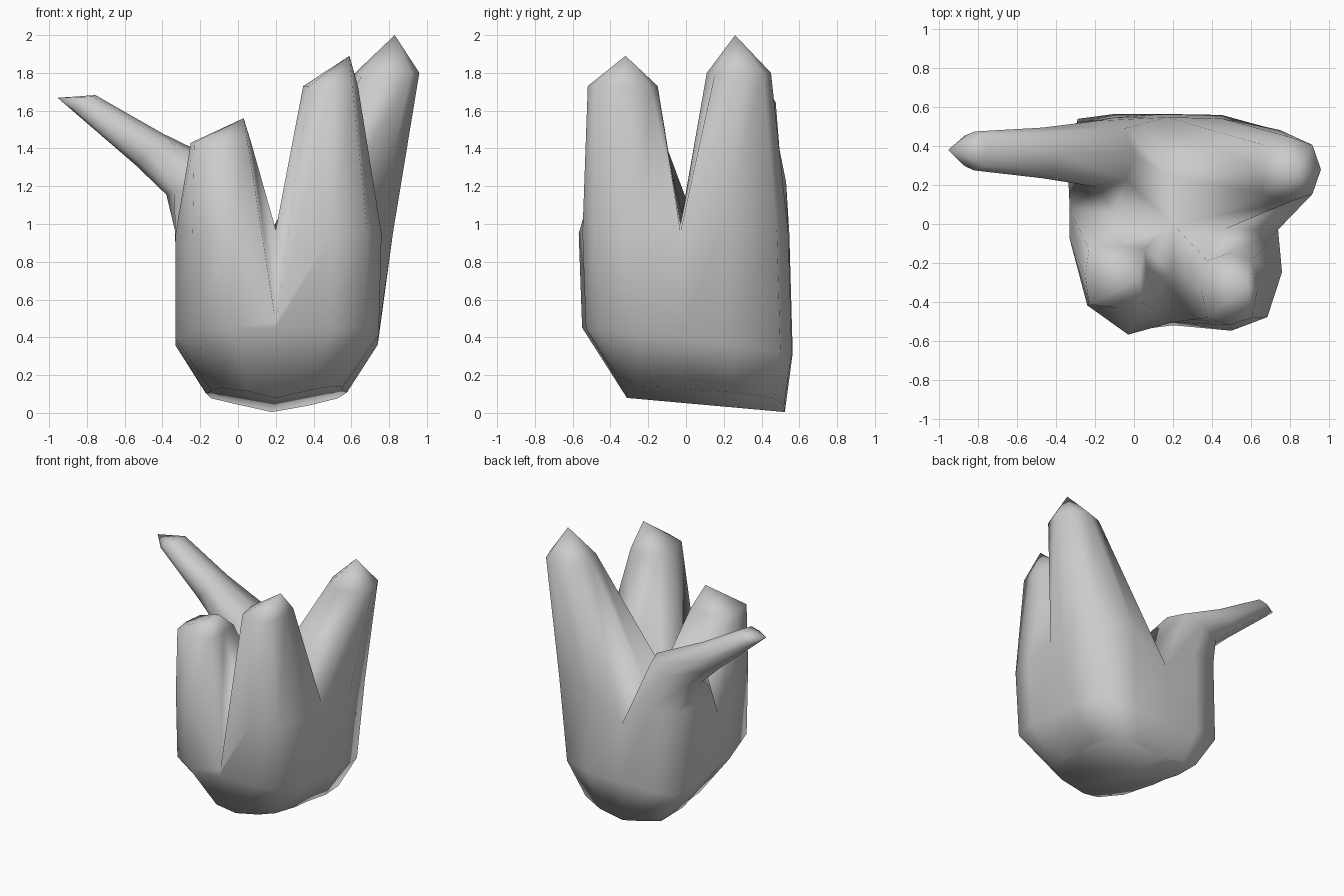
import bpy
import bmesh
from math import cos, sin, radians
from mathutils import Vector

cube = bpy.data.objects.get("Cube")
if cube:
    bpy.data.objects.remove(cube, do_unlink=True)

# Single grey material
grey = bpy.data.materials.new("plain grey")
grey.use_nodes = True
colour = (0.6, 0.6, 0.6, 1)
grey.diffuse_color = colour
grey.node_tree.nodes["Principled BSDF"].inputs["Base Color"].default_value = colour

bm = bmesh.new()


def add_ring(points):
    return [bm.verts.new(p) for p in points]


def bridge(a, b):
    for i in range(len(a)):
        j = (i + 1) % len(a)
        bm.faces.new((a[i], a[j], b[j], b[i]))


# Cup outline, counter-clockwise from the front notch, four points per quadrant
outline = [(.2, -.52), (.5, -.53), (.67, -.46), (.745, -.23),
           (.74, -.03), (.74, .2), (.67, .5), (.45, .56),
           (.17, .565), (-.1, .565), (-.29, .54), (-.33, .25),
           (-.33, .08), (-.33, -.06), (-.24, -.4), (-.03, -.55)]

# Underside: narrower, sloping down to the back and slightly keeled
under = []
for x, y in outline:
    ux = .2 + (x - .2) * (.7 if y > .1 else .65)
    uy = -.32 + (y + .53) * .77
    under.append((ux, uy, .08 - .095 * (uy + .32) + .22 * abs(ux - .2)))
bottom = add_ring(under)
bm.faces.new(bottom[::-1])
waist = add_ring([(x, y, .385 - .12 * y) for x, y in outline])
bridge(bottom, waist)

# Rim: notches dip between the four lobes
notch_z = [.48, .96, .75, .79]
lean = [.015, .08, 0, 0]
rim = []
for i, (x, y) in enumerate(outline):
    q, step = divmod(i, 4)
    rim.append((x, y * .97, notch_z[q]) if step == 0
               else (x + lean[q] * (x > .5), y - .018, .95))
rim = add_ring(rim)
bridge(waist, rim)

# Inner saddle where the lobes meet
centre = bm.verts.new((.2, 0, .97))
saddles = add_ring([(.2, -.26, .97), (.46, -.03, 1), (.17, .25, .95), (-.1, .05, 1)])

# Lobes by quadrant: squareness, rings of (centre, x radius, y radius, tilt), tip
lobes = [
    (1.12, [((.49, -.335, 1.73), .145, .185, 0)], (.59, -.32, 1.89)),
    (1.05, [((.79, .28, 1.8), .17, .17, 0)], (.83, .26, 2)),
    (1.1, [((-.19, .36, 1.22), .2, .17, 19), ((-.47, .365, 1.395), .11, .13, 50),
           ((-.82, .375, 1.645), .075, .1, 30)], (-.955, .38, 1.668)),
    (1.25, [((-.09, -.27, 1.43), .16, .16, 0)], (.03, -.28, 1.56)),
]
for q, (square, rings, tip) in enumerate(lobes):
    last = [rim[(4 * q + k) % 16] for k in range(5)]
    last += [saddles[(q + 1) % 4], centre, saddles[q]]
    for mid, rx, ry, tilt in rings:
        across = Vector((cos(radians(tilt)), 0, sin(radians(tilt))))
        points = []
        for k in range(8):
            angle = radians(-135 + 90 * q + 45 * k)
            grow = 1 if k % 2 else square
            points.append(Vector(mid) + across * rx * grow * cos(angle)
                          + Vector((0, ry * grow * sin(angle), 0)))
        ring = add_ring(points)
        bridge(last, ring)
        last = ring
    peak = bm.verts.new(tip)
    for k in range(8):
        bm.faces.new((last[k], last[(k + 1) % 8], peak))

bmesh.ops.recalc_face_normals(bm, faces=bm.faces)
for face in bm.faces:
    face.smooth = True
mesh = bpy.data.meshes.new("lobed_cup")
bm.to_mesh(mesh)
bm.free()
mesh.materials.append(grey)
cup = bpy.data.objects.new("lobed_cup", mesh)
bpy.context.collection.objects.link(cup)
